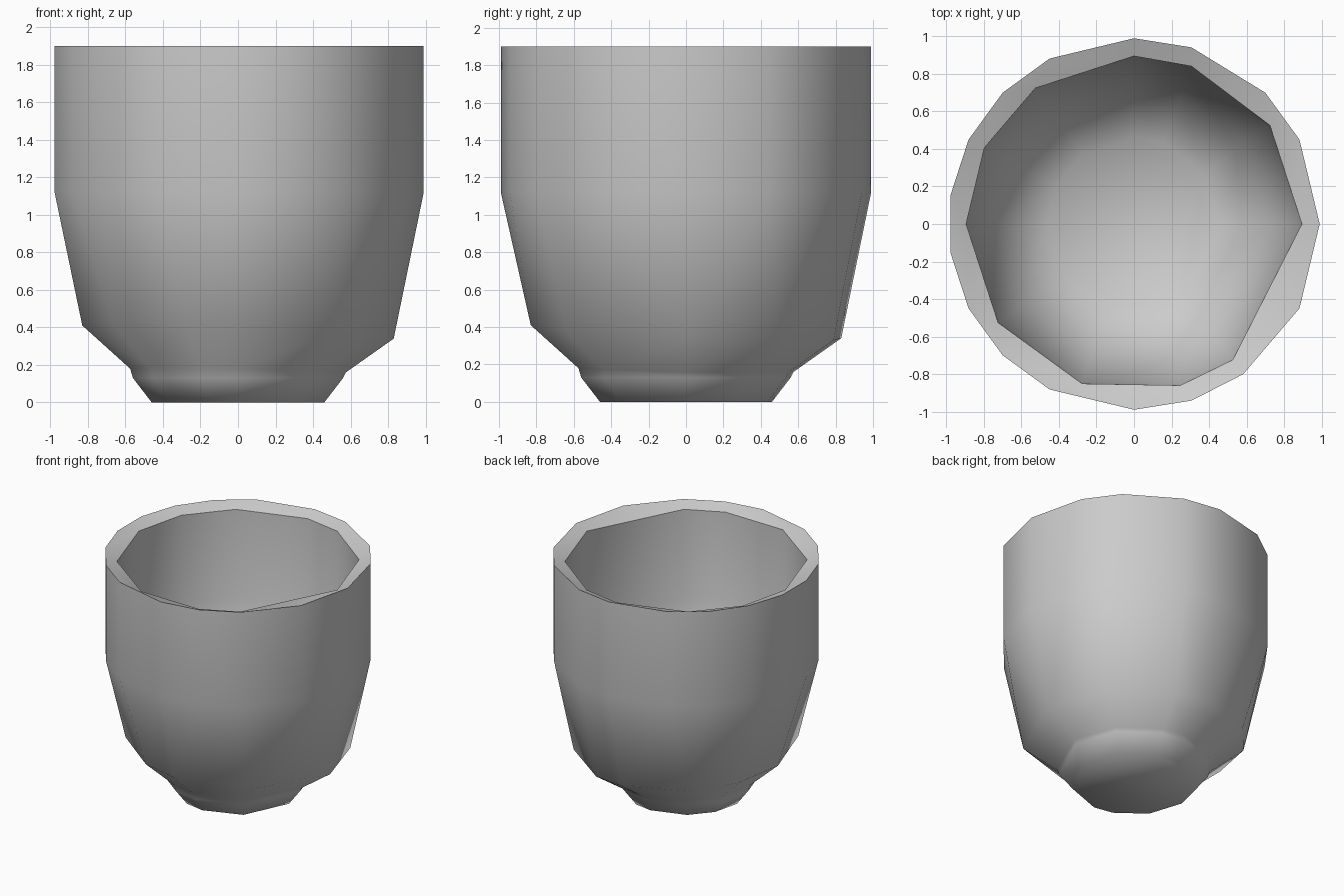
import bpy, bmesh, math

if "Cube" in bpy.data.objects:
    bpy.data.objects.remove(bpy.data.objects["Cube"], do_unlink=True)

# Plain grey clay
GREY = (0.6, 0.6, 0.6, 1)
clay = bpy.data.materials.new("grey clay")
clay.use_nodes = True
clay.diffuse_color = GREY
clay.node_tree.nodes["Principled BSDF"].inputs["Base Color"].default_value = GREY

# Uneven facets of the wall, the foot and the bowl, as angles in degrees
WALL = [0, 27, 45, 72, 90, 117, 135, 153, 171, 189, 207, 225, 243, 270, 288, 306, 333]
FOOT = [0, 36, 72, 90, 126, 153, 180, 216, 250, 270, 310]
BOWL = [0, 36, 70, 90, 126, 153, 180, 216, 252, 286, 306]

# Rings from the bottom, over the rim and down inside: facets, radius, height, tilt
RINGS = [
    (FOOT, 0.46, 0.00, 0.0),
    (FOOT, 0.56, 0.13, 0.0),
    (FOOT, 0.575, 0.17, 0.01),
    (FOOT, 0.83, 0.375, 0.035),
    (WALL, 0.99, 1.12, 0.0),
    (WALL, 0.99, 1.90, 0.0),
    (BOWL, 0.895, 1.86, 0.0),
    (BOWL, 0.885, 1.15, 0.0),
    (BOWL, 0.73, 0.50, 0.0),
    (BOWL, 0.46, 0.27, 0.0),
]


def add_ring(bm, facets, radius, height, tilt):
    """Closed loop of edges, tilted up towards the front right corner."""
    verts = []
    for degrees in facets:
        a = math.radians(degrees)
        lift = -tilt * (math.cos(a) + math.sin(a))
        verts.append(bm.verts.new((radius * math.cos(a), radius * math.sin(a), height + lift)))
    edges = [bm.edges.new((v, verts[i - 1])) for i, v in enumerate(verts)]
    return verts, edges


# Cup: bridge the rings, then close the underside and the bowl floor
bm = bmesh.new()
rings = [add_ring(bm, *ring) for ring in RINGS]
for (_, lower), (_, upper) in zip(rings, rings[1:]):
    bmesh.ops.bridge_loops(bm, edges=lower + upper)
bm.faces.new(rings[0][0])
bm.faces.new(rings[-1][0])
bmesh.ops.triangulate(bm, faces=[f for f in bm.faces if len(f.verts) == 4])
bmesh.ops.recalc_face_normals(bm, faces=bm.faces)

mesh = bpy.data.meshes.new("cup")
bm.to_mesh(mesh)
bm.free()
mesh.materials.append(clay)
cup = bpy.data.objects.new("cup", mesh)
bpy.context.collection.objects.link(cup)

# Smooth walls, crisp rim and foot
bpy.ops.object.select_all(action="DESELECT")
cup.select_set(True)
bpy.context.view_layer.objects.active = cup
bpy.ops.object.shade_smooth_by_angle(angle=math.radians(62))
